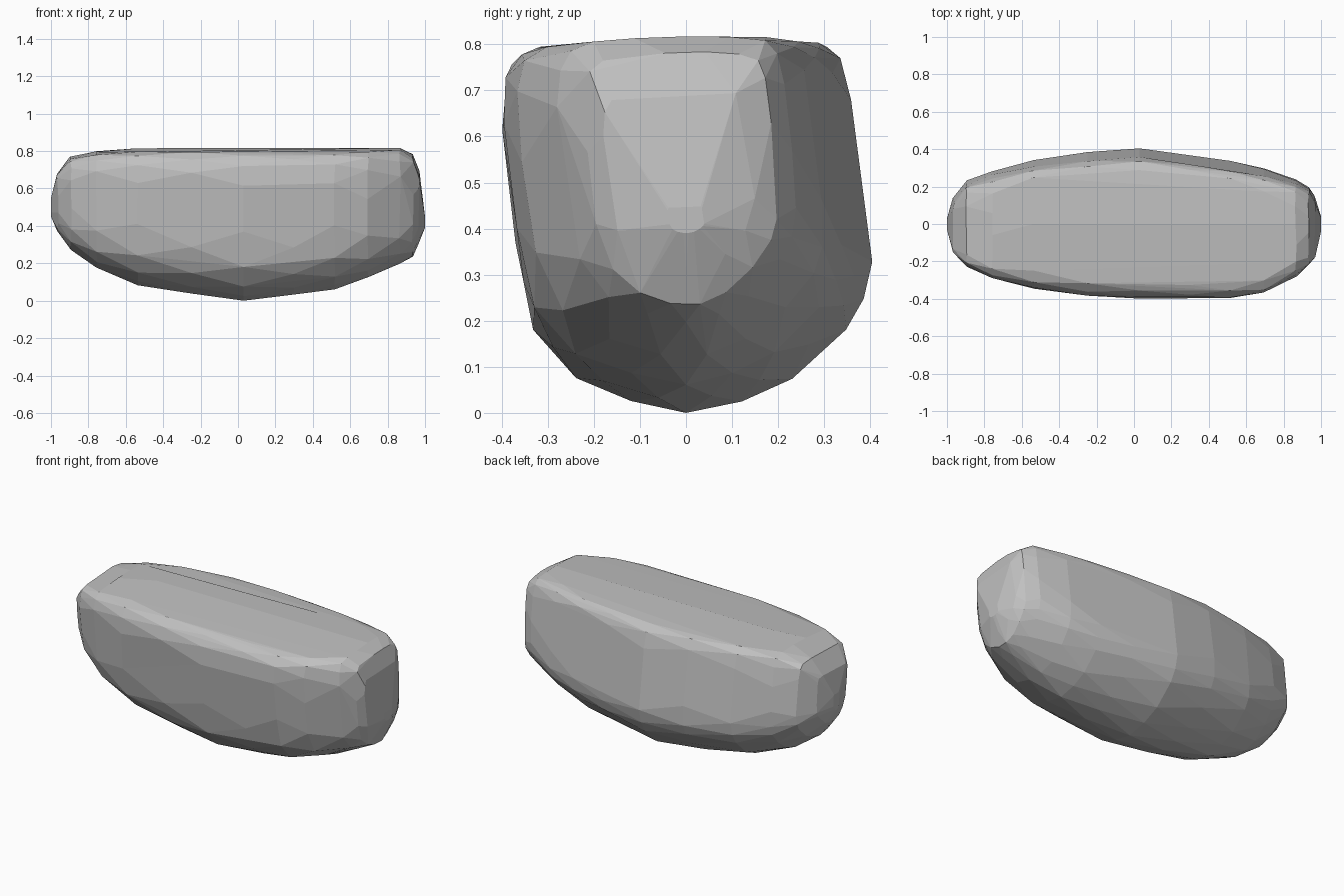
import bpy
import bmesh
import math
import random
from mathutils import Vector

random.seed(4)

cube = bpy.data.objects.get("Cube")
if cube:
    bpy.data.objects.remove(cube, do_unlink=True)

# Stone colour
stone = bpy.data.materials.new("stone grey")
stone.use_nodes = True
grey = (0.53, 0.53, 0.53, 1)
stone.diffuse_color = grey
shader = next(n for n in stone.node_tree.nodes if n.type == 'BSDF_PRINCIPLED')
shader.inputs["Base Color"].default_value = grey
shader.inputs["Roughness"].default_value = 0.9

# Stations along the boulder: x, bottom, top, front reach, back reach
stations = [
    (-1, .45, .55, .03, .03),
    (-.97, .37, .68, .16, .14),
    (-.9, .27, .77, .23, .235),
    (-.76, .17, .8, .29, .285),
    (-.54, .08, .815, .35, .345),
    (-.25, .03, .82, .385, .39),
    (.03, 0, .82, .4, .405),
    (.3, .025, .82, .4, .37),
    (.52, .06, .82, .4, .34),
    (.7, .12, .82, .37, .3),
    (.87, .195, .82, .28, .24),
    (.94, .23, .785, .22, .2),
    (.97, .31, .7, .18, .15),
    (1, .39, .45, .04, .04),
]

# Unit cross-section: rounded belly, flat top with softened rims
section = [Vector(p) for p in [
    (0, 0), (.3, .03), (.57, .09), (.86, .22), (.96, .3), (1, .4),
    (.96, .6), (.89, .83), (.83, .94), (.72, .985), (.4, 1), (0, 1),
    (-.4, .99), (-.72, .98), (-.9, .95), (-.98, .88), (-1, .75),
    (-.93, .45), (-.83, .22), (-.6, .09), (-.3, .03),
]]


def between(i):
    """Smooth midpoint between two neighbouring section points."""
    a, b, c, d = (section[(i + k) % len(section)] for k in (-1, 0, 1, 2))
    return (b + c) * 0.5625 - (a + d) * 0.0625


staggered = [between(i) for i in range(len(section))]


def place(station, p):
    """Fit a section point to one station."""
    x, low, high, front, back = station
    reach = back if p.x > 0 else front
    return Vector((x, p.x * reach, low + p.y * (high - low)))


# Boulder: alternating rings wrapped in a hull give irregular chipped facets
bm = bmesh.new()
core = Vector((0, 0, 0.45))
for row, station in enumerate(stations):
    ring = staggered if row % 2 else section
    for p in ring:
        co = place(station, p)
        if 0 < row < len(stations) - 1 and co.z > 0.01:
            co = core + (co - core) * (1 - random.uniform(0, 0.012))
        bm.verts.new(co)

hull = bmesh.ops.convex_hull(bm, input=bm.verts[:])
inside = {e for e in hull["geom_interior"] + hull["geom_unused"]
          if isinstance(e, bmesh.types.BMVert)}
bmesh.ops.delete(bm, geom=list(inside), context='VERTS')

# Merge nearly coplanar triangles into broad polygonal chips
bmesh.ops.dissolve_limit(bm, angle_limit=math.radians(4),
                         verts=bm.verts[:], edges=bm.edges[:])
bmesh.ops.recalc_face_normals(bm, faces=bm.faces[:])
for face in bm.faces:
    face.smooth = False

mesh = bpy.data.meshes.new("boulder")
bm.to_mesh(mesh)
bm.free()
mesh.materials.append(stone)
boulder = bpy.data.objects.new("boulder", mesh)
bpy.context.scene.collection.objects.link(boulder)
